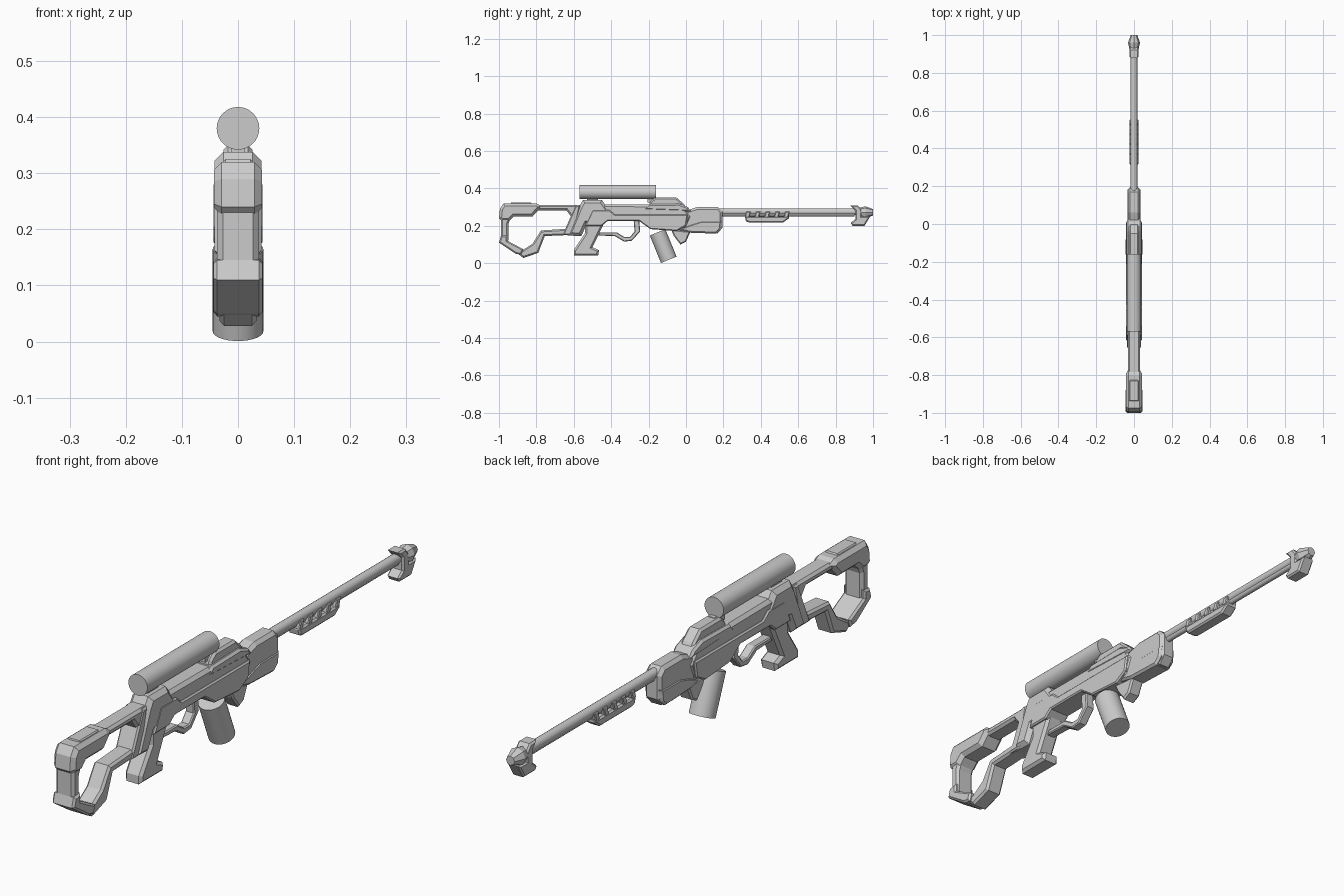
import bpy, bmesh, math
from mathutils import Vector

metal = bpy.data.materials.new("grey metal")
metal.diffuse_color = (0.6, 0.6, 0.6, 1)


def finish(bm, name):
    bmesh.ops.recalc_face_normals(bm, faces=bm.faces[:])
    mesh = bpy.data.meshes.new(name)
    bm.to_mesh(mesh)
    bm.free()
    mesh.materials.append(metal)
    ob = bpy.data.objects.new(name, mesh)
    bpy.context.collection.objects.link(ob)
    return ob


def plate(name, profile, half, chamfer=0.008):
    """Extrude a side profile (y, z) across x and chamfer both rims."""
    bm = bmesh.new()
    f = bm.faces.new([bm.verts.new((-half, y, z)) for y, z in profile])
    ext = bmesh.ops.extrude_face_region(bm, geom=[f], use_keep_orig=True)
    moved = [v for v in ext["geom"] if isinstance(v, bmesh.types.BMVert)]
    bmesh.ops.translate(bm, verts=moved, vec=(2 * half, 0, 0))
    bmesh.ops.recalc_face_normals(bm, faces=bm.faces[:])
    if chamfer:
        rims = [e for e in bm.edges
                if abs(e.verts[0].co.x - e.verts[1].co.x) < 1e-6]
        bmesh.ops.bevel(bm, geom=rims, offset=chamfer, segments=1,
                        affect='EDGES', clamp_overlap=True)
    return finish(bm, name)


def tube(name, a, b, r1, r2=None, sides=32, smooth=True):
    """Cylinder or cone between two (y, z) points."""
    a, b = Vector((0, *a)), Vector((0, *b))
    bm = bmesh.new()
    bmesh.ops.create_cone(bm, cap_ends=True, segments=sides, radius1=r1,
                          radius2=r1 if r2 is None else r2, depth=(b - a).length)
    rot = Vector((0, 0, 1)).rotation_difference(b - a).to_matrix()
    bmesh.ops.rotate(bm, verts=bm.verts[:], cent=(0, 0, 0), matrix=rot)
    bmesh.ops.translate(bm, verts=bm.verts[:], vec=(a + b) / 2)
    ob = finish(bm, name)
    if smooth:
        for p in ob.data.polygons:
            p.use_smooth = len(p.vertices) == 4
    return ob


# Shoulder stock: top block, recessed rear column, bottom block, toe
plate("butt_top", [(-0.985, 0.225), (-1.0, 0.24), (-0.995, 0.29), (-0.975, 0.32),
                   (-0.80, 0.32), (-0.77, 0.305), (-0.79, 0.283), (-0.82, 0.25),
                   (-0.92, 0.25), (-0.945, 0.225)], 0.043, 0.014)
plate("butt_column", [(-0.99, 0.12), (-0.99, 0.25), (-0.93, 0.26), (-0.95, 0.21),
                      (-0.95, 0.12)], 0.037, 0.01)
plate("butt_bottom", [(-1.0, 0.11), (-0.99, 0.145), (-0.955, 0.15), (-0.955, 0.12),
                      (-0.87, 0.075), (-0.88, 0.045), (-0.91, 0.05)], 0.044, 0.007)
plate("butt_toe", [(-0.95, 0.09), (-0.87, 0.028), (-0.79, 0.055), (-0.755, 0.145),
                   (-0.64, 0.15), (-0.62, 0.185), (-0.775, 0.175), (-0.82, 0.105),
                   (-0.87, 0.072), (-0.94, 0.11)], 0.033, 0.008)
plate("cheek_pad", [(-0.94, 0.31), (-0.935, 0.325), (-0.83, 0.325), (-0.82, 0.31)],
      0.026, 0.004)
plate("stock_top_bar", [(-0.80, 0.283), (-0.80, 0.312), (-0.56, 0.312),
                        (-0.60, 0.24), (-0.615, 0.25), (-0.64, 0.283)], 0.033, 0.009)

# Receiver: slanted rear band, rear hump, core, raised side plates
plate("rear_band", [(-0.66, 0.15), (-0.59, 0.31), (-0.565, 0.31), (-0.60, 0.15)],
      0.036, 0.006)
plate("receiver_hump", [(-0.635, 0.148), (-0.57, 0.305), (-0.55, 0.338), (-0.45, 0.338),
                        (-0.40, 0.27), (-0.43, 0.22), (-0.53, 0.21), (-0.56, 0.145)],
      0.042, 0.016)
plate("receiver_core", [(-0.48, 0.225), (-0.47, 0.315), (-0.02, 0.312), (0.03, 0.25),
                        (0.0, 0.18), (-0.18, 0.19), (-0.25, 0.228)], 0.037, 0.012)
plate("receiver_side", [(-0.54, 0.20), (-0.50, 0.285), (-0.41, 0.285), (-0.38, 0.26),
                        (0.01, 0.26), (0.0, 0.20), (-0.05, 0.172), (-0.19, 0.182),
                        (-0.25, 0.225), (-0.42, 0.225), (-0.45, 0.20)], 0.0435, 0.005)

# Top cover, with a lower step on each side
plate("top_cover", [(-0.20, 0.30), (-0.19, 0.33), (-0.165, 0.35), (-0.05, 0.35),
                    (-0.01, 0.315), (0.0, 0.30)], 0.026, 0.008)
plate("top_cover_step", [(-0.23, 0.285), (-0.20, 0.315), (-0.04, 0.318),
                         (0.01, 0.30), (0.03, 0.275)], 0.039, 0.008)

# Fore end
plate("fore_end", [(-0.04, 0.20), (0.0, 0.28), (0.06, 0.30), (0.17, 0.30), (0.195, 0.275),
                   (0.195, 0.19), (0.17, 0.16), (0.02, 0.165)], 0.032, 0.012)
plate("fore_end_lower", [(-0.05, 0.18), (0.03, 0.21), (0.08, 0.225), (0.19, 0.225),
                         (0.185, 0.18), (0.16, 0.158), (0.02, 0.163)], 0.035, 0.008)
plate("lower_lug", [(-0.08, 0.18), (-0.065, 0.145), (-0.03, 0.10), (0.0, 0.115),
                    (0.025, 0.17)], 0.026, 0.006)

# Grip and trigger guard
plate("grip", [(-0.54, 0.23), (-0.54, 0.16), (-0.60, 0.07), (-0.60, 0.04), (-0.47, 0.04),
               (-0.465, 0.07), (-0.50, 0.085), (-0.43, 0.23)], 0.034, 0.01)
plate("trigger_guard", [(-0.47, 0.148), (-0.38, 0.145), (-0.33, 0.115), (-0.29, 0.12),
                        (-0.245, 0.17), (-0.25, 0.23), (-0.28, 0.23), (-0.275, 0.17),
                        (-0.30, 0.14), (-0.33, 0.14), (-0.37, 0.165), (-0.46, 0.165)],
      0.018, 0.004)

# Magazine and scope
tube("magazine", (-0.152, 0.165), (-0.092, 0.018), 0.045)
tube("scope", (-0.57, 0.38), (-0.16, 0.38), 0.038)
for i, y in enumerate((-0.50, -0.175)):
    plate(f"scope_mount_{i + 1}", [(y - 0.03, 0.325), (y - 0.03, 0.352),
                                   (y + 0.03, 0.352), (y + 0.03, 0.325)], 0.012, 0)

# Barrel with a thinner rod below it
tube("barrel", (0.15, 0.275), (0.95, 0.275), 0.018, sides=16)
tube("lower_rod", (0.15, 0.262), (0.90, 0.262), 0.012, sides=12)

# Vented guard under the barrel
plate("vent_guard", [(0.315, 0.25), (0.32, 0.225), (0.335, 0.218), (0.52, 0.218),
                     (0.55, 0.24), (0.55, 0.25)], 0.024, 0.006)
for i in range(5):
    y = 0.315 + i * 0.052
    plate(f"vent_post_{i + 1}", [(y, 0.245), (y + 0.008, 0.275), (y + 0.03, 0.275),
                                 (y + 0.022, 0.245)], 0.024, 0.003)

# Muzzle: hooked block and faceted tip
plate("muzzle_block", [(0.88, 0.308), (0.92, 0.308), (0.94, 0.285), (0.94, 0.25),
                       (0.985, 0.25), (0.955, 0.20), (0.89, 0.20), (0.88, 0.215),
                       (0.905, 0.235), (0.905, 0.28)], 0.025, 0.006)
tube("muzzle_collar", (0.925, 0.272), (0.96, 0.272), 0.024, 0.032, 8, False)
tube("muzzle_tip", (0.96, 0.272), (1.0, 0.272), 0.032, 0.017, 8, False)
